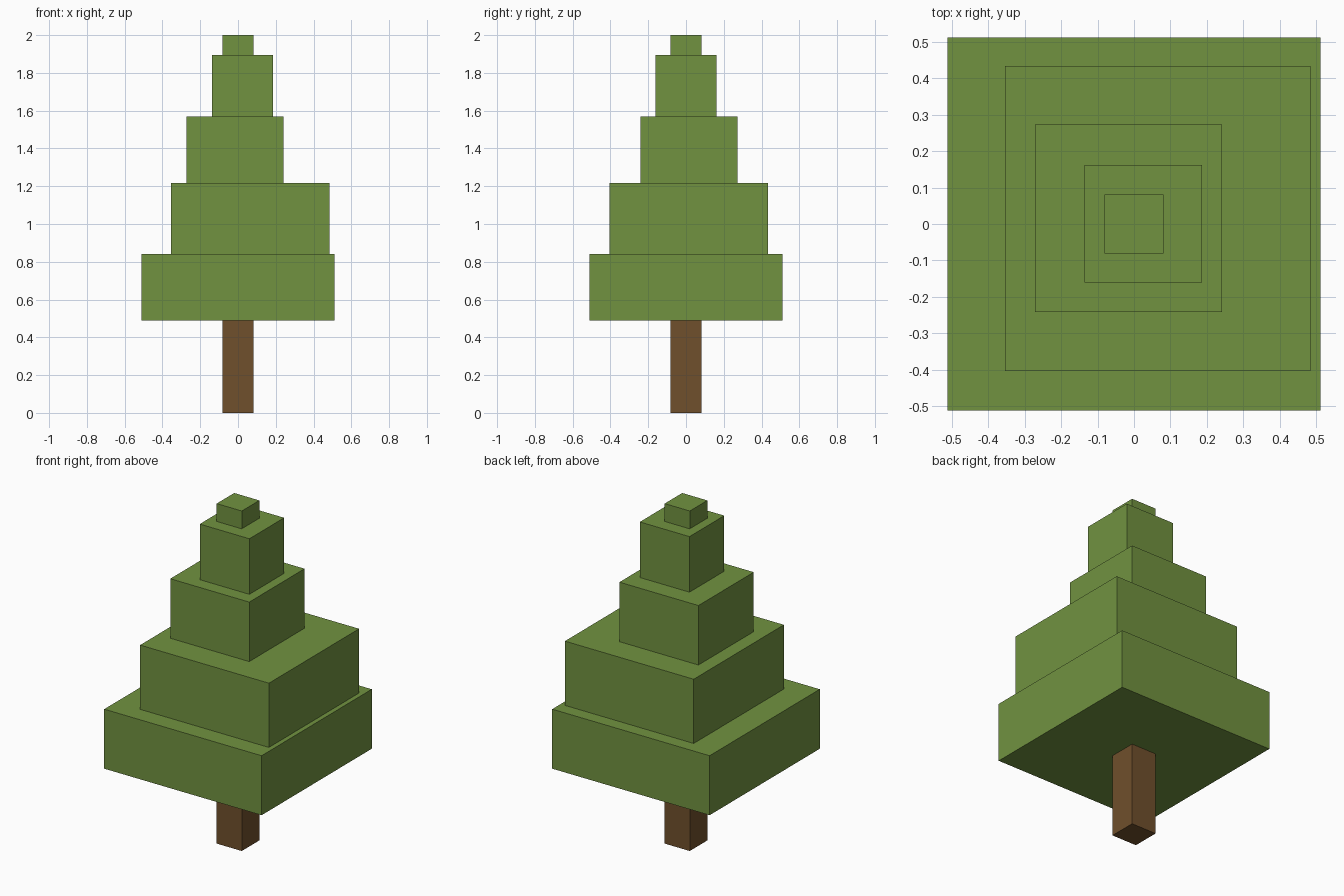
import bpy

if "Cube" in bpy.data.objects:
    bpy.data.objects.remove(bpy.data.objects["Cube"], do_unlink=True)


def make_material(name, rgb):
    mat = bpy.data.materials.new(name)
    mat.use_nodes = True
    color = (*rgb, 1.0)
    mat.diffuse_color = color
    mat.node_tree.nodes["Principled BSDF"].inputs["Base Color"].default_value = color
    return mat


def add_block(name, width, center, bottom, top, mat):
    """Square block spanning bottom..top, centred on an (x, y) offset."""
    x, y = center
    bpy.ops.mesh.primitive_cube_add(size=1, location=(x, y, (bottom + top) / 2))
    block = bpy.context.object
    block.name = name
    block.scale = (width, width, top - bottom)
    bpy.ops.object.transform_apply(location=False, rotation=False, scale=True)
    block.data.materials.append(mat)
    return block


leaf_green = make_material("leaf green", (0.165, 0.288, 0.051))
bark_brown = make_material("bark brown", (0.162, 0.080, 0.025))

# Trunk
add_block("trunk", 0.163, (0, 0), 0, 0.49, bark_brown)

# Stacked foliage tiers, slightly off-centre: name, width, offset, top height
tiers = [
    ("foliage_bottom", 1.024, (0, 0), 0.84),
    ("foliage_lower", 0.838, (0.065, 0.015), 1.218),
    ("foliage_middle", 0.514, (-0.015, 0.016), 1.568),
    ("foliage_upper", 0.323, (0.025, 0.001), 1.895),
    ("foliage_tip", 0.163, (0, 0), 2.0),
]
bottom = 0.49
for name, width, center, top in tiers:
    add_block(name, width, center, bottom, top, leaf_green)
    bottom = top
